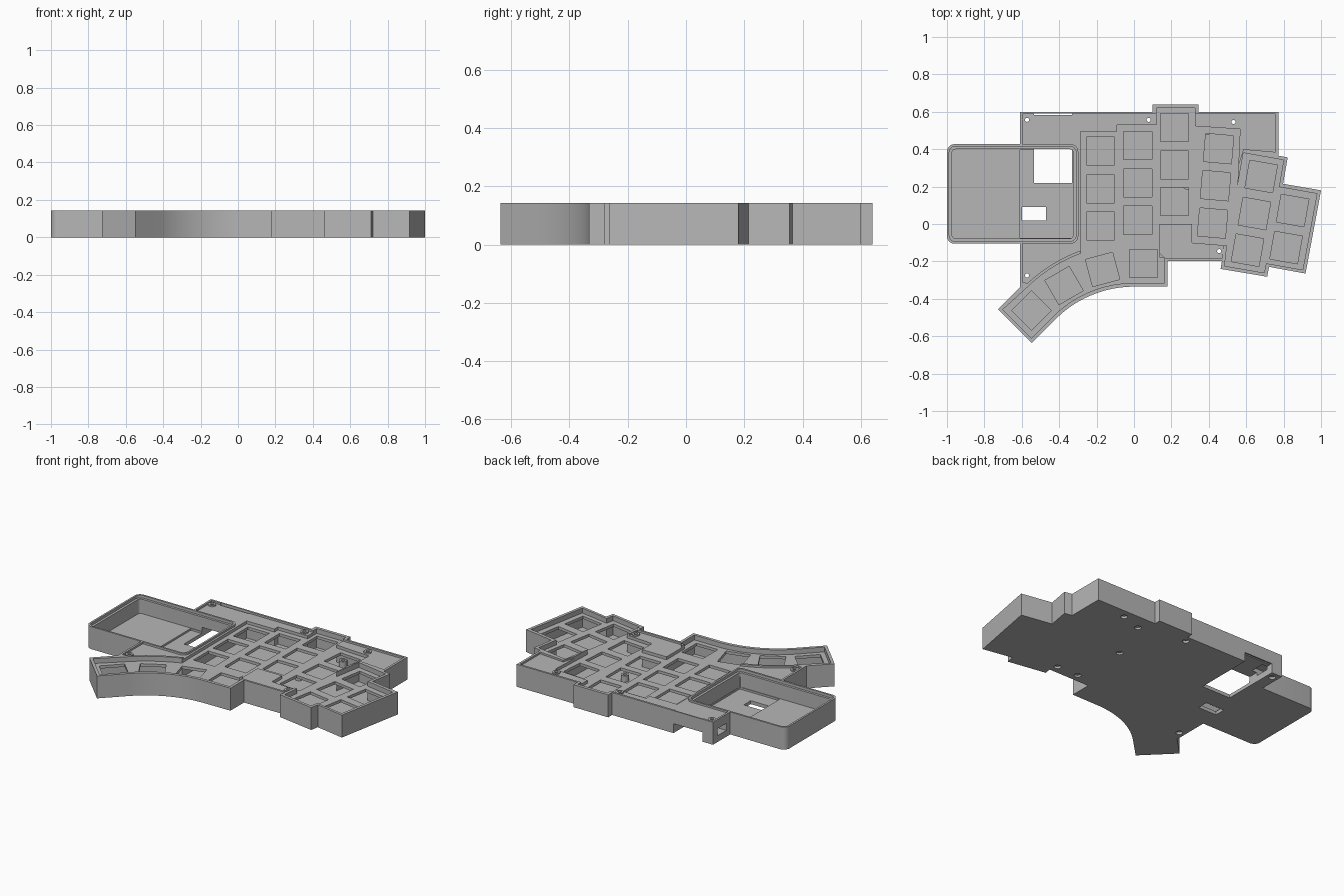
import bpy, bmesh, math
from mathutils import Matrix, Vector

if "Cube" in bpy.data.objects:
    bpy.data.objects.remove(bpy.data.objects["Cube"])

H = 0.143       # full height
DECK = 0.131    # raised deck level
PLATE = 0.112   # top of the key plate
FLOOR = 0.022   # inside floor

grey = bpy.data.materials.new("plain grey")
grey.diffuse_color = (0.47, 0.47, 0.47, 1)
grey.use_nodes = True
grey.node_tree.nodes["Principled BSDF"].inputs["Base Color"].default_value = grey.diffuse_color


def prism(name, pts, z0, z1):
    """Solid made by extruding a flat outline upward."""
    bm = bmesh.new()
    f = bm.faces.new([bm.verts.new((x, y, z0)) for x, y in pts])
    r = bmesh.ops.extrude_face_region(bm, geom=[f])
    top = [v for v in r["geom"] if isinstance(v, bmesh.types.BMVert)]
    bmesh.ops.translate(bm, verts=top, vec=(0, 0, z1 - z0))
    bmesh.ops.recalc_face_normals(bm, faces=bm.faces)
    me = bpy.data.meshes.new(name)
    bm.to_mesh(me)
    bm.free()
    me.materials.append(grey)
    ob = bpy.data.objects.new(name, me)
    bpy.context.collection.objects.link(ob)
    return ob


def cut(ob, pts, z0, z1):
    """Subtract an extruded outline from an object."""
    tool = prism("cutter", pts, z0, z1)
    tool.hide_render = True
    mod = ob.modifiers.new("cut", 'BOOLEAN')
    mod.operation = 'DIFFERENCE'
    mod.solver = 'EXACT'
    mod.object = tool
    bpy.context.view_layer.objects.active = ob
    bpy.ops.object.modifier_apply(modifier=mod.name)
    bpy.data.objects.remove(tool)


def rect(x0, x1, y0, y1):
    return [(x0, y0), (x1, y0), (x1, y1), (x0, y1)]


def rounded(x0, x1, y0, y1, r, n=6):
    out = []
    for i, (cx, cy) in enumerate([(x1 - r, y1 - r), (x0 + r, y1 - r),
                                  (x0 + r, y0 + r), (x1 - r, y0 + r)]):
        for k in range(n + 1):
            a = math.pi / 2 * (i + k / n)
            out.append((cx + r * math.cos(a), cy + r * math.sin(a)))
    return out


def circle(x, y, r, n=20):
    return [(x + r * math.cos(2 * math.pi * k / n),
             y + r * math.sin(2 * math.pi * k / n)) for k in range(n)]


def thumb_arc(r, a0, a1, n=20):
    """Arc about the thumb centre; angles in degrees left of straight up."""
    out = []
    for k in range(n + 1):
        a = math.radians(a0 + (a1 - a0) * k / n)
        out.append((-r * math.sin(a), -0.927 + r * math.cos(a)))
    return out


# Case body: outer outline with the curved thumb fan
outline = [(-.61, .60), (.10, .60), (.10, .64), (.345, .64), (.345, .60),
           (.772, .60), (.772, .365), (.822, .356), (.797, .215), (1.0, .18),
           (.917, -.265), (.722, -.229), (.712, -.282), (.463, -.24),
           (.47, -.197), (.18, -.197), (.18, -.333)]
outline += thumb_arc(.592, 0, 45)
outline += [(-.547, -.637), (-.727, -.457), (-.61, -.34)]
body = prism("case_body", outline, 0, H)

# Recess that holds the key plate
recess = [(-.285, .495), (-.09, .495), (-.09, .53), (.12, .53), (.12, .62),
          (.327, .62), (.327, .523), (.567, .507), (.553, .20), (.585, .38),
          (.80, .342), (.775, .198), (.978, .162), (.902, -.245),
          (.706, -.21), (.696, -.261), (.484, -.224), (.497, -.115),
          (.31, -.10), (.31, 0), (.137, 0), (.137, -.18), (.162, -.18),
          (.162, -.315)]
recess += thumb_arc(.612, 0, 45)
recess += [(-.547, -.611), (-.701, -.457)]
recess += thumb_arc(.82, 45, 20.3)

# Deck is sunk slightly below the thin outer rim
deck = [(-.597, .587), (.757, .587), (.757, .385), (.585, .40), (.52, .2),
        (.47, -.184), (.165, -.184), (0, 0), (-.27, -.15)]
deck += thumb_arc(.835, 20, 43)
deck += [(-.597, -.31)]
cut(body, deck, DECK, .3)
cut(body, recess, FLOOR, .3)

# Tray on the left, let into the body
tray_outer = rounded(-1.0, -.298, -.105, .427, .04)
cut(body, tray_outer, -.1, .3)
tray = prism("tray", tray_outer, 0, H)
cut(tray, rounded(-.988, -.310, -.093, .415, .032), .126, .3)
cut(tray, rounded(-.973, -.325, -.078, .400, .02), .034, .3)
cut(tray, rect(-.61, -.327, -.074, .396), FLOOR, .1)

# Openings through the tray floor, rear connector bay and side port
cut(tray, rect(-.535, -.332, .22, .398), -.1, .2)
cut(tray, rect(-.60, -.47, .02, .09), -.1, .2)
cut(tray, rect(-.535, -.332, .39, .5), -.1, .06)
cut(body, rect(-.535, -.332, .40, .7), -.1, .06)
cut(body, rect(-.535, -.332, .583, .592), .03, .3)
cut(body, rect(-.7, -.5, .465, .555), .04, .085)

# Screw posts on the deck, with bores and countersinks from below
screws = [(-.572, .557), (.078, .557), (.532, .545), (.455, -.145), (-.572, -.275)]
for x, y in screws:
    cut(body, circle(x, y, .011), -.1, .3)
    cut(body, circle(x, y, .02), -.1, .015)
    ring = prism("screw_post", circle(x, y, .023), DECK - .005, .139)
    cut(ring, circle(x, y, .011), 0, .3)

# Short inner posts under the plate
for x, y in [(.39, .50), (.284, .208), (.303, -.145)]:
    cut(body, circle(x, y, .02), -.1, .012)
    if y > 0:
        post = prism("inner_post", circle(x, y, .024), FLOOR - .004, .06)
        cut(post, circle(x, y, .011), .03, .3)

# Key plate with a square opening for each key
plate = prism("key_plate", recess, PLATE - .018, PLATE)
keys = [(-.18, .39, 0), (-.18, .187, 0), (-.18, -.01, 0),
        (.02, .42, 0), (.02, .22, 0), (.02, .02, 0),
        (.217, .517, 0), (.217, .315, 0), (.217, .12, 0),
        (.452, .403, -5), (.436, .205, -5), (.42, .005, -5),
        (.68, .254, -10), (.644, .056, -10), (.607, -.14, -10),
        (.848, .072, -10), (.813, -.126, -10),
        (.05, -.21, 0), (-.168, -.243, 15), (-.374, -.329, 30), (-.548, -.463, 45)]
for x, y, deg in keys:
    turn = Matrix.Rotation(math.radians(deg), 2)
    sq = [Vector(p) for p in rect(-.075, .075, -.075, .075)]
    cut(plate, [tuple(turn @ p + Vector((x, y))) for p in sq], 0, .3)

# Smooth the curved walls, keep edges sharp
for ob in bpy.context.collection.objects:
    bpy.ops.object.select_all(action='DESELECT')
    ob.select_set(True)
    bpy.context.view_layer.objects.active = ob
    bpy.ops.object.shade_smooth_by_angle(angle=math.radians(25))
